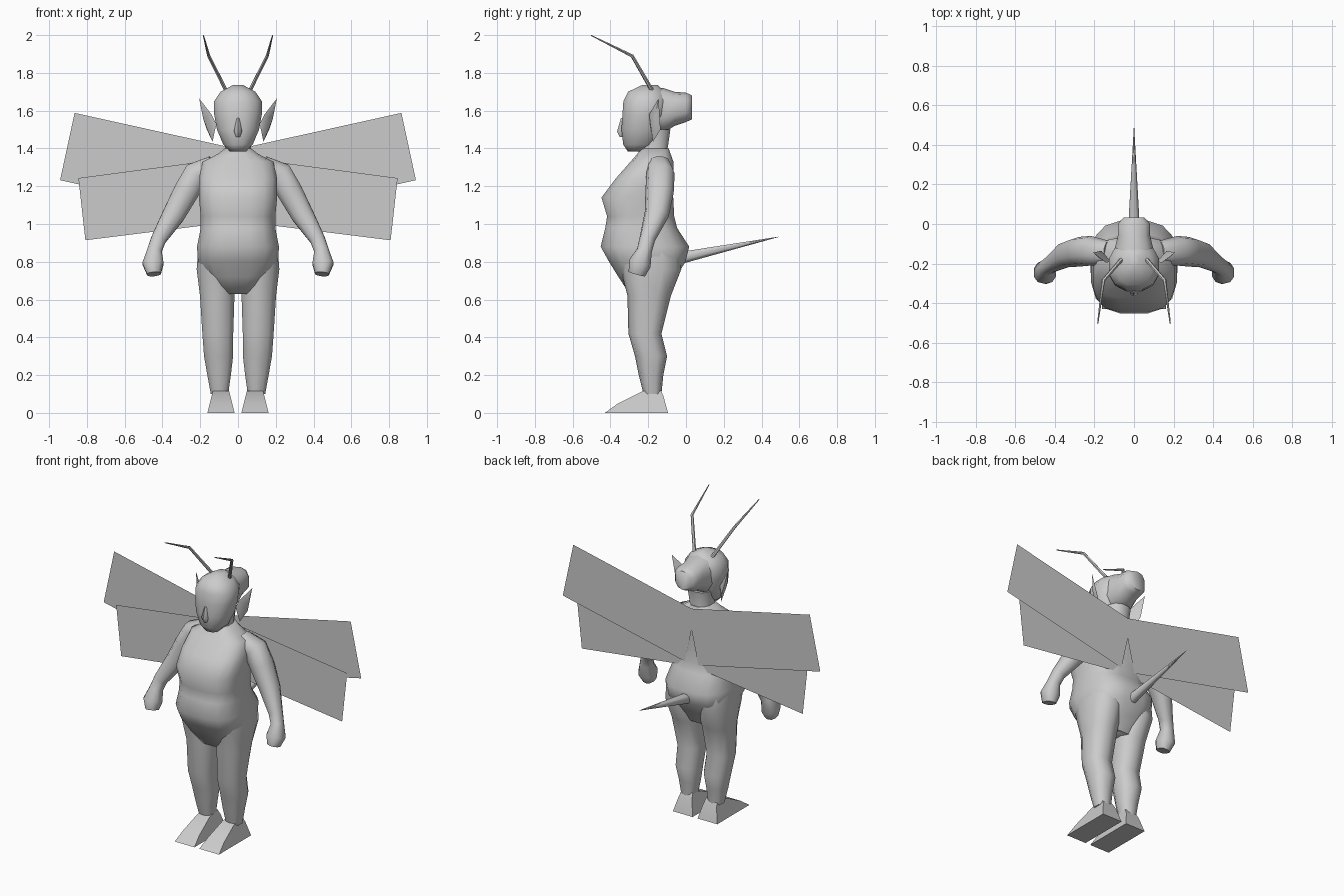
import bpy, bmesh, math
from mathutils import Vector

old = bpy.data.objects.get("Cube")
if old:
    bpy.data.objects.remove(old, do_unlink=True)

grey = bpy.data.materials.new("plain_grey")
grey.use_nodes = True
grey.diffuse_color = (0.6, 0.6, 0.6, 1)
grey.node_tree.nodes["Principled BSDF"].inputs["Base Color"].default_value = (0.6, 0.6, 0.6, 1)


def finish(name, bm, smooth=True):
    mesh = bpy.data.meshes.new(name)
    bm.to_mesh(mesh)
    bm.free()
    obj = bpy.data.objects.new(name, mesh)
    bpy.context.collection.objects.link(obj)
    mesh.materials.append(grey)
    if smooth:
        bpy.ops.object.select_all(action='DESELECT')
        obj.select_set(True)
        bpy.context.view_layer.objects.active = obj
        bpy.ops.object.shade_smooth_by_angle(angle=math.radians(55))
    return obj


def loft(name, rings, n=12, power=0.85):
    """Skin a list of (centre, half axis u, half axis v) rings and cap both ends."""
    bm = bmesh.new()
    loops = []
    for c, u, v in rings:
        loop = []
        for i in range(n):
            a = math.tau * (i + 0.5) / n
            s, t = math.cos(a), math.sin(a)
            s = math.copysign(abs(s) ** power, s)
            t = math.copysign(abs(t) ** power, t)
            loop.append(bm.verts.new(c + u * s + v * t))
        loops.append(loop)
    for a, b in zip(loops, loops[1:]):
        for i in range(n):
            j = (i + 1) % n
            bm.faces.new((a[i], a[j], b[j], b[i]))
    bm.faces.new(loops[0])
    bm.faces.new(loops[-1])
    bmesh.ops.recalc_face_normals(bm, faces=bm.faces)
    return finish(name, bm)


def level(rows):
    """Horizontal rings from rows of (z, front y, back y, half width, centre x)."""
    out = []
    for z, front, back, half, *cx in rows:
        x = cx[0] if cx else 0
        out.append((Vector((x, (front + back) / 2, z)),
                    Vector((half, 0, 0)), Vector((0, (back - front) / 2, 0))))
    return out


def along(points):
    """Rings square to a path of (x, y, z, radius, y-ish radius)."""
    ps = [Vector(p[:3]) for p in points]
    out = []
    for i, p in enumerate(points):
        d = (ps[min(i + 1, len(ps) - 1)] - ps[max(i - 1, 0)]).normalized()
        ref = Vector((1, 0, 0)) if abs(d.y) > 0.8 else Vector((0, 1, 0))
        u = d.cross(ref).normalized()
        out.append((ps[i], u * p[3], d.cross(u).normalized() * p[4]))
    return out


def flip(rings, side):
    def m(v):
        return Vector((v.x * side, v.y, v.z))
    return [(m(c), m(u), m(v)) for c, u, v in rings]


# Torso, with full chest, belly and seat
loft("torso", level([
    (0.63, -0.30, -0.10, 0.10),
    (0.72, -0.36, -0.05, 0.17),
    (0.80, -0.41, 0.00, 0.215),
    (0.88, -0.455, 0.02, 0.22),
    (0.98, -0.43, -0.045, 0.20),
    (1.04, -0.42, -0.06, 0.20),
    (1.14, -0.45, -0.065, 0.21),
    (1.24, -0.375, -0.065, 0.21),
    (1.33, -0.295, -0.065, 0.19),
    (1.37, -0.26, -0.08, 0.11),
    (1.40, -0.24, -0.09, 0.07)]), 16, 0.7)

# Neck and head
loft("neck", level([
    (1.32, -0.26, -0.08, 0.085),
    (1.40, -0.25, -0.095, 0.07),
    (1.50, -0.25, -0.08, 0.08)]))
loft("head", level([
    (1.385, -0.31, -0.22, 0.045),
    (1.42, -0.335, -0.15, 0.08),
    (1.50, -0.345, -0.12, 0.115),
    (1.58, -0.34, -0.10, 0.13),
    (1.65, -0.335, -0.09, 0.13),
    (1.70, -0.31, -0.11, 0.095),
    (1.737, -0.23, -0.15, 0.025)]))
loft("nose", level([
    (1.56, -0.345, -0.31, 0.008),
    (1.49, -0.365, -0.31, 0.024),
    (1.46, -0.35, -0.31, 0.012)]), 6)

# Hair bun at the back of the head
bun = [(-0.20, 1.50, 1.72, 0.10), (-0.12, 1.48, 1.72, 0.10), (-0.06, 1.52, 1.70, 0.085),
       (0.0, 1.54, 1.695, 0.085), (0.033, 1.555, 1.68, 0.055)]
loft("hair_bun", [(Vector((0, y, (lo + hi) / 2)), Vector((h, 0, 0)), Vector((0, 0, (hi - lo) / 2)))
                  for y, lo, hi, h in bun], 10, 0.8)

# Stinger
loft("stinger", along([(0, -0.03, 0.82, 0.034, 0.032), (0, 0.49, 0.932, 0.001, 0.001)]), 8)

arm = along([(0.13, -0.145, 1.32, 0.045, 0.06), (0.22, -0.135, 1.265, 0.072, 0.075),
             (0.275, -0.14, 1.17, 0.07, 0.075), (0.34, -0.155, 1.05, 0.062, 0.065),
             (0.42, -0.205, 0.92, 0.042, 0.042), (0.442, -0.22, 0.86, 0.04, 0.04),
             (0.45, -0.245, 0.79, 0.058, 0.06), (0.445, -0.26, 0.735, 0.038, 0.045)])
leg = level([(0.86, -0.36, -0.03, 0.095, 0.12), (0.76, -0.345, -0.025, 0.105, 0.118),
             (0.62, -0.31, -0.08, 0.095, 0.11), (0.42, -0.305, -0.13, 0.085, 0.107),
             (0.30, -0.27, -0.10, 0.08, 0.103), (0.20, -0.25, -0.12, 0.065, 0.1),
             (0.10, -0.225, -0.13, 0.048, 0.098)])
feeler = along([(0.055, -0.17, 1.69, 0.011, 0.011), (0.155, -0.285, 1.89, 0.009, 0.009),
                (0.183, -0.502, 1.998, 0.003, 0.003)])


def shoe(name, side):
    # Side outline of the foot, spread to a sole that is wider than the top
    outline = [(-0.43, 0.0), (-0.36, 0.05), (-0.23, 0.115), (-0.14, 0.13), (-0.12, 0.09), (-0.095, 0.0)]
    bm = bmesh.new()
    walls = []
    for edge in (-1, 1):
        walls.append([bm.verts.new((side * (0.09 + edge * (0.072 - 0.25 * z)), y, z)) for y, z in outline])
    a, b = walls
    bm.faces.new(a)
    bm.faces.new(b)
    for i in range(len(a)):
        j = (i + 1) % len(a)
        bm.faces.new((a[i], a[j], b[j], b[i]))
    bmesh.ops.recalc_face_normals(bm, faces=bm.faces)
    finish(name, bm)


def ear(name, side):
    # Thin pointed blade swept up and outward
    tip, low = (0.206, -0.145, 1.665), (0.135, -0.175, 1.435)
    rim = [(0.115, -0.19, 1.53), (0.165, -0.135, 1.50), (0.185, -0.165, 1.56), (0.14, -0.195, 1.58)]
    bm = bmesh.new()
    top, bottom, *mid = [bm.verts.new((x * side, y, z)) for x, y, z in (tip, low, *rim)]
    for i in range(4):
        for end in (top, bottom):
            bm.faces.new((mid[i], mid[(i + 1) % 4], end))
    bmesh.ops.recalc_face_normals(bm, faces=bm.faces)
    finish(name, bm)


def wing(name, side, y, corners):
    bm = bmesh.new()
    bm.faces.new([bm.verts.new((x * side, y, z)) for x, z in corners])
    finish(name, bm, False)


# Paired parts
for label, side in (("left", 1), ("right", -1)):
    loft(label + "_arm", flip(arm, side), 10)
    loft(label + "_leg", flip(leg, side), 10, 0.8)
    loft(label + "_antenna", flip(feeler, side), 6, 1)
    shoe(label + "_foot", side)
    ear(label + "_ear", side)
    wing(label + "_upper_wing", side, -0.058,
         [(-0.03, 1.39), (0.05, 1.035), (0.942, 1.232), (0.865, 1.588)])
    wing(label + "_lower_wing", side, -0.066,
         [(0.04, 1.35), (0.0, 1.015), (0.808, 0.914), (0.845, 1.243)])
